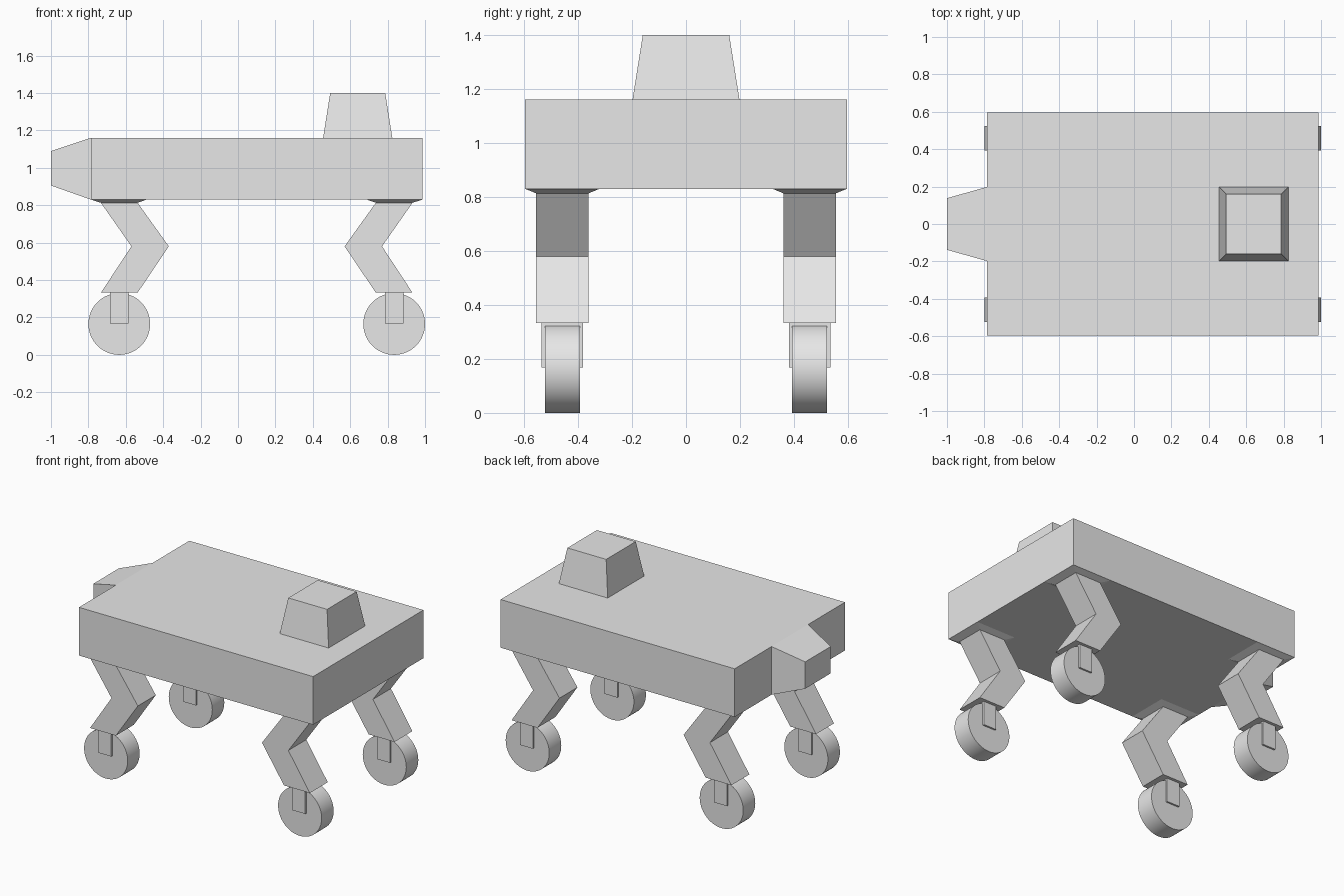
import bpy
import bmesh
from math import radians
from mathutils import Matrix, Vector

if "Cube" in bpy.data.objects:
    bpy.data.objects.remove(bpy.data.objects["Cube"], do_unlink=True)

grey = bpy.data.materials.new("light grey")
grey.use_nodes = True
colour = (0.8, 0.8, 0.8, 1)
grey.diffuse_color = colour
grey.node_tree.nodes["Principled BSDF"].inputs["Base Color"].default_value = colour


def finish(name, bm):
    bmesh.ops.recalc_face_normals(bm, faces=bm.faces)
    mesh = bpy.data.meshes.new(name)
    bm.to_mesh(mesh)
    bm.free()
    mesh.materials.append(grey)
    obj = bpy.data.objects.new(name, mesh)
    bpy.context.collection.objects.link(obj)
    return obj


def loft(name, rings, along_x=False):
    """Join rectangles (height, centre a, centre b, half a, half b) into a solid."""
    bm = bmesh.new()
    loops = []
    for h, a, b, ha, hb in rings:
        loop = []
        for sa, sb in ((-1, -1), (1, -1), (1, 1), (-1, 1)):
            p, q = a + sa * ha, b + sb * hb
            loop.append(bm.verts.new((h, p, q) if along_x else (p, q, h)))
        loops.append(loop)
    for low, high in zip(loops, loops[1:]):
        for i in range(4):
            j = (i + 1) % 4
            bm.faces.new((low[i], low[j], high[j], high[i]))
    bm.faces.new(loops[0])
    bm.faces.new(loops[-1])
    return finish(name, bm)


MID = 0.1  # centre of the body along x

# Body, tapered nose and raised cabin
loft("body", [(0.83, MID, 0, 0.887, 0.597), (1.16, MID, 0, 0.887, 0.597)])
loft("nose", [(-1.0, 0, 0.997, 0.138, 0.092),
              (-0.787, 0, 0.995, 0.198, 0.165)], along_x=True)
loft("cabin", [(1.16, 0.64, 0, 0.185, 0.198), (1.40, 0.64, 0, 0.147, 0.16)])

# Four bent legs, each with a flared hip, an axle block and a wheel
for sx, side in ((-1, "right"), (1, "left")):
    for sy, end in ((-1, "front"), (1, "back")):
        x, y = MID + sx * 0.735, sy * 0.458
        knee = x - sx * 0.165
        loft(f"{end}_{side}_leg", [
            (0.83, MID + sx * 0.738, y, 0.149, 0.138),
            (0.813, x, y, 0.098, 0.097),
            (0.58, knee, y, 0.1, 0.097),
            (0.332, x, y, 0.098, 0.097)])
        loft(f"{end}_{side}_axle_block", [
            (0.168, x, y, 0.049, 0.077), (0.332, x, y, 0.049, 0.077)])

        bm = bmesh.new()
        bmesh.ops.create_cone(
            bm, cap_ends=True, segments=64, radius1=0.165, radius2=0.165, depth=0.13,
            matrix=Matrix.Translation(Vector((x, y, 0.165))) @ Matrix.Rotation(radians(90), 4, "X"))
        wheel = finish(f"{end}_{side}_wheel", bm)
        bpy.ops.object.select_all(action="DESELECT")
        wheel.select_set(True)
        bpy.context.view_layer.objects.active = wheel
        bpy.ops.object.shade_smooth_by_angle(angle=radians(30))
